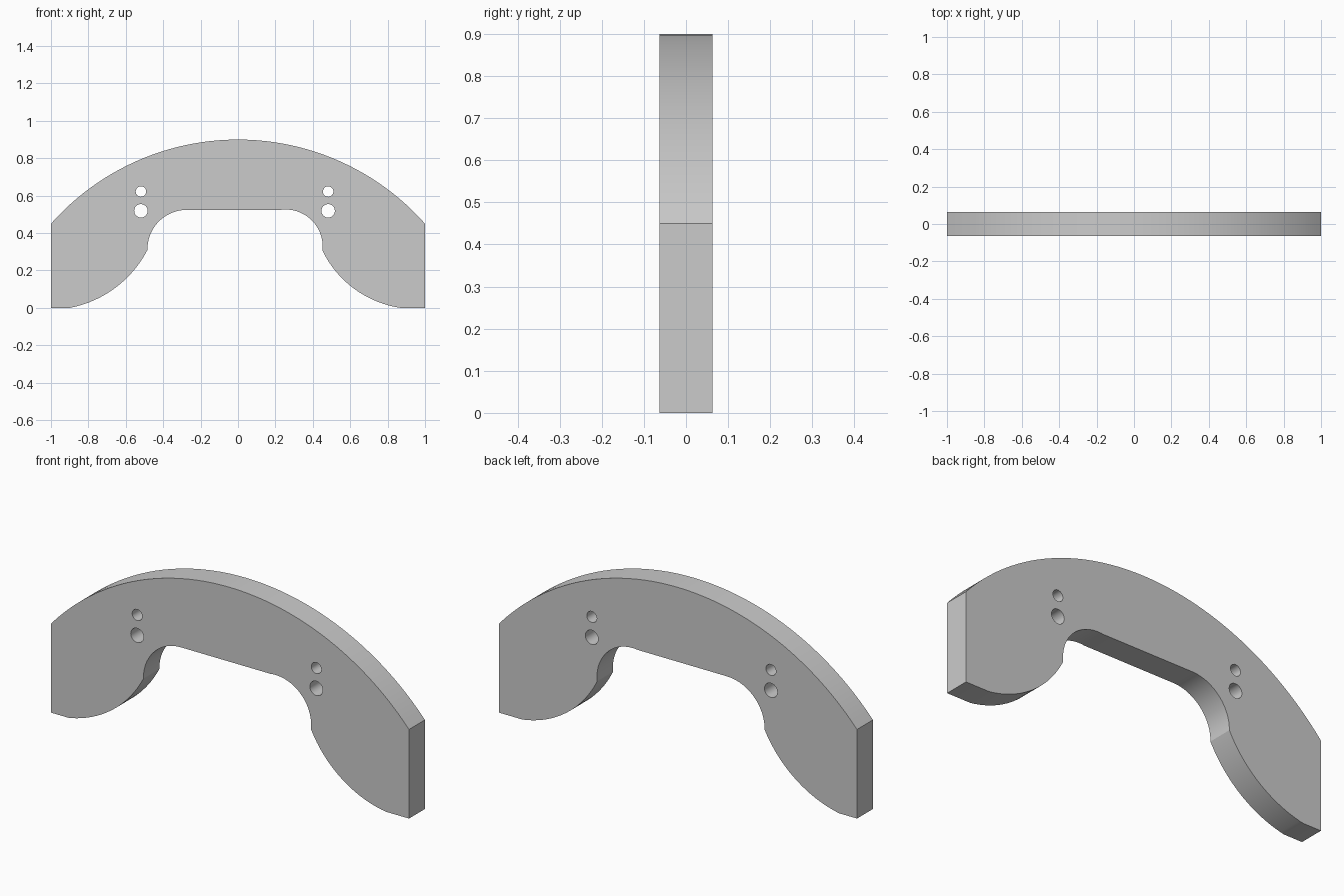
import bpy, bmesh, math
from mathutils import Vector, Matrix

cube = bpy.data.objects.get("Cube")
if cube:
    bpy.data.objects.remove(cube, do_unlink=True)

HALF_THICKNESS = 0.0635


def arc(a, m, b, steps=24):
    """Points of the circular arc from a through m to b."""
    a, m, b = Vector(a), Vector(m), Vector(b)
    d = 2 * (a.x * (m.y - b.y) + m.x * (b.y - a.y) + b.x * (a.y - m.y))
    sa, sm, sb = a.length_squared, m.length_squared, b.length_squared
    c = Vector(((sa * (m.y - b.y) + sm * (b.y - a.y) + sb * (a.y - m.y)) / d,
                (sa * (b.x - m.x) + sm * (a.x - b.x) + sb * (m.x - a.x)) / d))
    start = math.atan2(a.y - c.y, a.x - c.x)
    full = 2 * math.pi
    to_m = (math.atan2(m.y - c.y, m.x - c.x) - start) % full
    sweep = (math.atan2(b.y - c.y, b.x - c.x) - start) % full
    if to_m > sweep:
        sweep -= full
    r = (a - c).length
    return [c + r * Vector((math.cos(start + sweep * i / steps),
                            math.sin(start + sweep * i / steps)))
            for i in range(steps + 1)]


def circle(x, z, r, sides=24):
    return [(x + r * math.cos(2 * math.pi * i / sides),
             z + r * math.sin(2 * math.pi * i / sides)) for i in range(sides)]


def add_loop(curve, points):
    spline = curve.splines.new('POLY')
    spline.points.add(len(points) - 1)
    for p, co in zip(spline.points, points):
        p.co = (co[0], co[1], 0, 1)
    spline.use_cyclic_u = True


# Outline: domed top, two feet, and a rounded notch between them
outline = arc((-1, 0.45), (0, 0.9), (1, 0.45), 48)
outline += [(1, 0)]
outline += arc((0.87, 0), (0.572, 0.143), (0.452, 0.305))
outline += arc((0.452, 0.305), (0.412, 0.448), (0.225, 0.524))[1:]
outline += arc((-0.273, 0.524), (-0.421, 0.464), (-0.484, 0.31))
outline += arc((-0.484, 0.31), (-0.631, 0.127), (-0.9, 0))[1:]
outline += [(-1, 0)]

# Flat plate with two pairs of through holes
curve = bpy.data.curves.new("arched_plate", 'CURVE')
curve.dimensions = '2D'
curve.fill_mode = 'BOTH'
curve.extrude = HALF_THICKNESS
add_loop(curve, outline)
for x in (-0.519, 0.482):
    add_loop(curve, circle(x, 0.622, 0.028))
    add_loop(curve, circle(x, 0.519, 0.036))

plate = bpy.data.objects.new("arched_plate", curve)
bpy.context.collection.objects.link(plate)
bpy.ops.object.select_all(action='DESELECT')
plate.select_set(True)
bpy.context.view_layer.objects.active = plate
bpy.ops.object.convert(target='MESH')
plate = bpy.context.object

# Stand the plate upright and weld the walls to the faces
bm = bmesh.new()
bm.from_mesh(plate.data)
bmesh.ops.transform(bm, matrix=Matrix.Rotation(math.pi / 2, 4, 'X'), verts=bm.verts)
bmesh.ops.remove_doubles(bm, verts=bm.verts, dist=0.0001)
bmesh.ops.recalc_face_normals(bm, faces=bm.faces)
bm.to_mesh(plate.data)
bm.free()
bpy.ops.object.shade_smooth_by_angle(angle=math.radians(20))

# Plain grey
grey = bpy.data.materials.new("light_grey")
grey.use_nodes = True
colour = (0.6, 0.6, 0.6, 1)
grey.diffuse_color = colour
grey.node_tree.nodes["Principled BSDF"].inputs["Base Color"].default_value = colour
plate.data.materials.clear()
plate.data.materials.append(grey)
